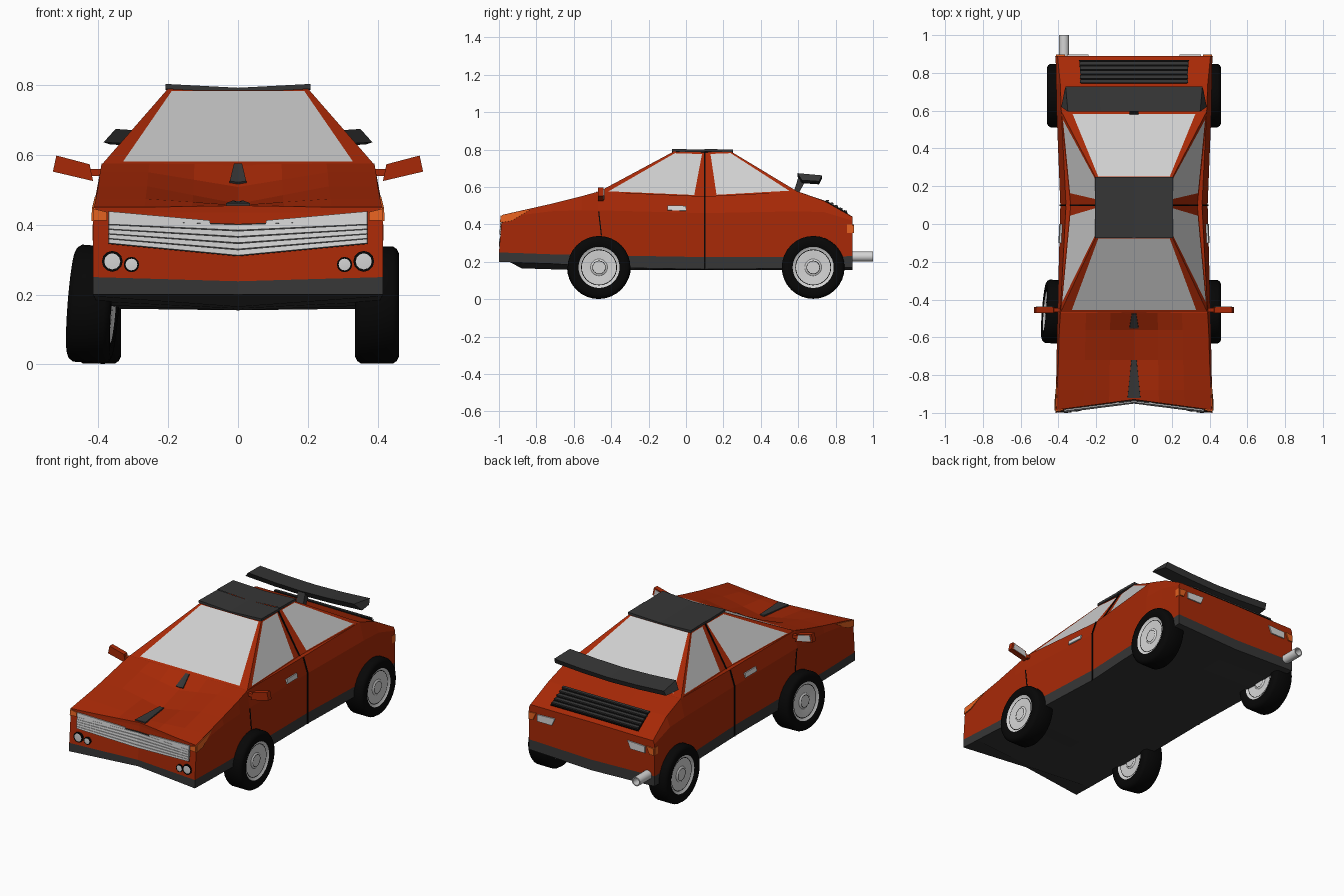
import bpy, bmesh, math
from mathutils import Matrix, Vector
from mathutils.geometry import normal

cube = bpy.data.objects.get("Cube")
if cube:
    bpy.data.objects.remove(cube)


def material(name, r, g, b):
    m = bpy.data.materials.new(name)
    m.use_nodes = True
    m.diffuse_color = (r, g, b, 1)
    shader = next(n for n in m.node_tree.nodes if n.type == 'BSDF_PRINCIPLED')
    shader.inputs["Base Color"].default_value = (r, g, b, 1)
    shader.inputs["Roughness"].default_value = 0.8
    return m


RED = material("body red", 0.39, 0.022, 0.002)
GREY = material("trim dark grey", 0.037, 0.037, 0.037)
BLACK = material("tyre black", 0.002, 0.002, 0.002)
GLASS = material("window grey", 0.62, 0.62, 0.62)
CHROME = material("light metal", 0.66, 0.66, 0.66)
ORANGE = material("indicator orange", 0.78, 0.12, 0.014)


def build(name, polys, mirror=False, smooth=False):
    """Weld a list of (points, material) polygons into one object."""
    if mirror:
        polys = polys + [([(-p[0], p[1], p[2]) for p in pts], m) for pts, m in polys]
    mats = []
    bm = bmesh.new()
    for pts, m in polys:
        if m not in mats:
            mats.append(m)
        bm.faces.new([bm.verts.new(p) for p in pts]).material_index = mats.index(m)
    bmesh.ops.remove_doubles(bm, verts=bm.verts, dist=0.0002)
    bmesh.ops.recalc_face_normals(bm, faces=bm.faces)
    mesh = bpy.data.meshes.new(name)
    bm.to_mesh(mesh)
    bm.free()
    for m in mats:
        mesh.materials.append(m)
    obj = bpy.data.objects.new(name, mesh)
    bpy.context.collection.objects.link(obj)
    if smooth:
        bpy.ops.object.select_all(action='DESELECT')
        obj.select_set(True)
        bpy.context.view_layer.objects.active = obj
        bpy.ops.object.shade_smooth_by_angle(angle=math.radians(35))
    return obj


def plate(name, pts, mat, t=0.004, mirror=False):
    """Flat polygon thickened by t to both sides."""
    pts = [Vector(p) for p in pts]
    n = normal(pts) * t
    a, b = [p + n for p in pts], [p - n for p in pts]
    polys = [(a, mat), (b[::-1], mat)]
    for i in range(len(pts)):
        j = (i + 1) % len(pts)
        polys.append(([a[i], b[i], b[j], a[j]], mat))
    return build(name, polys, mirror)


def lathe(name, profile, matrix, seg=32):
    """Revolve (axial, radius, material) points around local x."""
    polys = []
    for (x0, r0, m), (x1, r1, _) in zip(profile, profile[1:]):
        for i in range(seg):
            a, b = (math.tau * k / seg for k in (i, i + 1))
            ring = ((x0, r0, a), (x0, r0, b), (x1, r1, b), (x1, r1, a))
            polys.append(([matrix @ Vector((x, r * math.cos(t), r * math.sin(t)))
                           for x, r, t in ring], m))
    return build(name, polys, smooth=True)


# Body stations: y, floor, sill top, side x, shoulder z, belt x, belt z, centre z
STATIONS = [
    (-1.0, .20, .25, .415, .435, .412, .45, .455),
    (-.88, .195, .246, .413, .45, .407, .474, .456),
    (-.72, .19, .24, .41, .47, .40, .51, .46),
    (-.56, .18, .238, .407, .475, .395, .55, .508),
    (-.47, .17, .235, .405, .475, .39, .575, .572),
    (.10, .16, .225, .39, .46, .36, .55, .55),
    (.60, .165, .225, .41, .47, .385, .575, .575),
    (.74, .168, .228, .412, .465, .39, .525, .527),
    (.89, .17, .23, .415, .42, .405, .44, .442)]
RAKE = .015


def nose_y(x):
    return -.929 - .056 * abs(x) / .415


def station_y(s, x):
    return nose_y(x) if s is STATIONS[0] else s[0]


def fascia(x, z, out=.003):
    """Point on the raked front face, moved forward by out."""
    lean = RAKE * min(1, max(0, (.435 - z) / .185))
    return (x, nose_y(x) - lean - out, z)


def height(s, x):
    """Deck height: flat outer shoulders with a shallow central valley."""
    return s[7] + (s[6] - s[7]) * min(1, abs(x) / (.65 * s[5]))


def section(s):
    y, floor, sill, side, shoulder, belt, top, mid = s
    keel = floor if s is STATIONS[0] else max(.155, floor - .03)
    pts = [(0, keel), (side, floor), (side, sill), (side, shoulder)]
    pts += [(belt * f, height(s, belt * f)) for f in (1, .65, .32, 0)]
    if s is STATIONS[0]:
        return [fascia(x, z, 0) for x, z in pts]
    return [(x, y, z) for x, z in pts]


def deck(x, y, lift=.003):
    """Point on the upper surface of the body."""
    for s, e in zip(STATIONS, STATIONS[1:]):
        a, b = station_y(s, x), station_y(e, x)
        if y <= b:
            break
    t = (y - a) / (b - a)
    za, zb = height(s, x), height(e, x)
    return (x, y, za + (zb - za) * t + lift)


# Lower body
polys = []
for s, e in zip(STATIONS, STATIONS[1:]):
    p, q = section(s), section(e)
    for i in range(len(p) - 1):
        polys.append(([p[i], p[i + 1], q[i + 1], q[i]], GREY if i < 2 else RED))
for s in (STATIONS[0], STATIONS[-1]):
    side = section(s)
    low = (0, side[0][1], s[2] - .012)
    high = (0, side[-1][1], s[4])
    polys += [([side[0], side[1], side[2], low], GREY), ([low, side[2], side[3], high], RED),
              ([high] + side[3:], RED)]
build("body", polys, mirror=True)


# Cabin with framed windows
def framed(quad, inner):
    c = [Vector(p) for p in quad]
    win = [c[0].lerp(c[1], u).lerp(c[3].lerp(c[2], u), v) for u, v in inner]
    faces = [([c[i], c[(i + 1) % 4], win[(i + 1) % 4], win[i]], RED) for i in range(4)]
    return faces + [(win, GLASS)]


def both(p):
    return (-p[0], p[1], p[2])


low_f, low_m, low_r = (.392, -.475, .57), (.338, .1, .545), (.387, .6, .573)
top_f, top_m, top_r = (.2, -.065, .79), (.192, .1, .785), (.2, .24, .79)
screen = [(.07, .05), (.93, .05), (.96, .97), (.04, .97)]
front_win = [(.08, .04), (.9, .04), (.92, .96), (.12, .96)]
rear_win = [(.13, .04), (.93, .04), (.9, .96), (.2, .96)]
cabin = framed([both(low_f), low_f, top_f, both(top_f)], screen)
cabin += framed([both(low_r), low_r, top_r, both(top_r)], screen)
for f in (lambda p: p, both):
    cabin += framed([f(low_f), f(low_m), f(top_m), f(top_f)], front_win)
    cabin += framed([f(low_m), f(low_r), f(top_r), f(top_m)], rear_win)
for a, b in ((low_f, low_m), (low_m, low_r), (top_f, top_m), (top_m, top_r)):
    cabin.append(([a, b, both(b), both(a)], RED))
build("cabin", cabin)

# Roof panel, sagging slightly at the centre
roof = []
for y0, y1 in ((-.075, .1), (.1, .25)):
    hi = [(0, y0, .792), (.207, y0, .803), (.207, y1, .8), (0, y1, .792)]
    lo = [(x, y, z - .014) for x, y, z in hi]
    roof += [(hi, GREY), (lo, GREY)]
    roof.append(([hi[1], hi[2], lo[2], lo[1]], GREY))
    k = (0, 1) if y0 < 0 else (2, 3)
    roof.append(([hi[k[0]], hi[k[1]], lo[k[1]], lo[k[0]]], GREY))
build("roof_panel", roof, mirror=True)

# Bonnet stripes, folded along the valley
for name, y0, y1, w0, w1 in (("bonnet_stripe", -.922, -.72, .034, .014),
                             ("bonnet_vent", -.55, -.475, .024, .012)):
    plate(name, [deck(0, y0), deck(w0, y0), deck(w1, y1), deck(0, y1)], GREY, mirror=True)


# Front fascia
def fascia_strip(name, x0, x1, lo0, hi0, lo1, hi1, mat, out=.003):
    plate(name, [fascia(x0, lo0, out), fascia(x1, lo1, out), fascia(x1, hi1, out),
                 fascia(x0, hi0, out)], mat, mirror=True)


fascia_strip("grille_back", 0, .37, .31, .402, .345, .415, GREY)
for k in range(5):
    c, o = .312 + .018 * k, .347 + .0135 * k
    fascia_strip("grille_bar", 0, .37, c, c + .0155, o, o + .012, CHROME, .008)
fascia_strip("headlamp", .08, .37, .403, .412, .412, .438, CHROME, .007)
fascia_strip("front_indicator", .375, .415, .412, .436, .412, .446, ORANGE)
plate("front_side_indicator", [(.416, -.988, .41), (.416, -.93, .42), (.406, -.83, .48),
                               (.414, -.985, .448)], ORANGE, mirror=True)
for x, z, r in ((.36, .295, .023), (.305, .286, .017)):
    for side in (-1, 1):
        place = (Matrix.Translation(fascia(side * x, z, 0))
                 @ Matrix.Rotation(-math.pi / 2, 4, 'Z'))
        lathe("fog_lamp", [(-.01, r * 1.3, BLACK), (.008, r * 1.3, BLACK), (.008, r, CHROME),
                           (.012, 0, CHROME)], place, 12)

# Rear lamps and engine louvres
for name, x0, x1, mat in (("rear_lamp", .25, .355, CHROME), ("rear_indicator", .375, .413, ORANGE)):
    plate(name, [(x0 + .01, .893, .355), (x1, .893, .355), (x1, .893, .395), (x0 - .01, .893, .4)],
          mat, mirror=True)
plate("rear_side_indicator", [(.412, .86, .355), (.413, .89, .355), (.413, .89, .4),
                              (.412, .86, .4)], ORANGE, mirror=True)
plate("louvre_base", [deck(-.28, .745), deck(.28, .745), deck(.29, .865), deck(-.29, .865)], BLACK)
for k in range(5):
    y = .748 + .024 * k
    plate("louvre_slat", [deck(-.285, y, .006), deck(.285, y, .006), deck(.285, y + .017, .014),
                          deck(-.285, y + .017, .014)], GREY)

# Door seams and handles
for name, a, b in (("door_seam", (.39, .1, .16), (.39, .1, .46)),
                   ("belt_seam", (.39, .1, .46), (.361, .1, .548)),
                   ("pillar_seam", (.338, .1, .545), (.194, .1, .785))):
    pts = [(p[0], p[1] + d, p[2]) for p, d in ((a, -.004), (a, .004), (b, .004), (b, -.004))]
    plate(name, pts, BLACK, mirror=True)
plate("front_door_seam", [(.405, -.455, .34), (.405, -.449, .34), (.405, -.464, .47),
                          (.405, -.47, .47)], BLACK, .002, mirror=True)
plate("door_handle", [(.394, -.1, .475), (.39, 0, .472), (.384, 0, .498), (.389, -.1, .5)],
      CHROME, .006, mirror=True)

# Door mirrors
shape = [(.415, .525), (.53, .552), (.52, .598), (.425, .573)]
plate("door_mirror", [(x, -.455, z) for x, z in shape], RED, .015, mirror=True)
plate("mirror_glass", [(.47 + (x - .47) * .8, -.44, .562 + (z - .562) * .75) for x, z in shape],
      GLASS, .003, mirror=True)
plate("mirror_stem", [(.38, -.455, .54), (.43, -.455, .54), (.43, -.455, .56), (.38, -.455, .56)],
      RED, .01, mirror=True)

# Rear wing with raked tips, lower at the centre
profile = [(.595, .672, .35), (.727, .66, .362), (.712, .628, .367), (.62, .634, .385)]
rings = [[(x * f, y, z + dz) for y, z, x in profile] for f, dz in ((0, -.014), (.5, -.009), (1, .002))]
wing = [(rings[2], GREY)]
for p, q in zip(rings, rings[1:]):
    wing += [([p[i], p[(i + 1) % 4], q[(i + 1) % 4], q[i]], GREY) for i in range(4)]
build("rear_wing", wing, mirror=True)
plate("wing_post", [(0, .575, .57), (0, .605, .57), (0, .64, .635), (0, .6, .65)], GREY, .024)

# Exhaust
lathe("exhaust_pipe", [(-.05, 0, CHROME), (-.05, .027, CHROME), (.1, .027, CHROME),
                       (.1, .021, CHROME), (.04, .021, GREY), (.04, 0, GREY)],
      Matrix.Translation((-.37, .9, .228)) @ Matrix.Rotation(math.pi / 2, 4, 'Z'), 16)

# Wheels: one symmetrical profile, one front wheel knocked out of line
half = [(.05, 0, CHROME), (.05, .033, BLACK), (.05, .036, CHROME), (.044, .045, CHROME),
        (.048, .092, BLACK), (.048, .096, CHROME), (.056, .11, BLACK), (.061, .118, BLACK),
        (.0625, .148, BLACK), (.057, .16, BLACK), (.045, .168, BLACK)]
back = [(-half[i][0], half[i][1], half[i - 1][2]) for i in range(len(half) - 1, 0, -1)]
wheel = half + back + [(-.05, 0, CHROME)]
for name, x, y in (("front_wheel_left", .398, -.465), ("rear_wheel_left", .398, .68),
                   ("rear_wheel_right", -.398, .68)):
    lathe(name, wheel, Matrix.Translation((x, y, .17)))
lathe("front_wheel_right", wheel, Matrix.Translation((-.414, -.465, .172))
      @ Matrix.Rotation(math.radians(-4.5), 4, 'Z') @ Matrix.Rotation(math.radians(4.5), 4, 'Y'))
